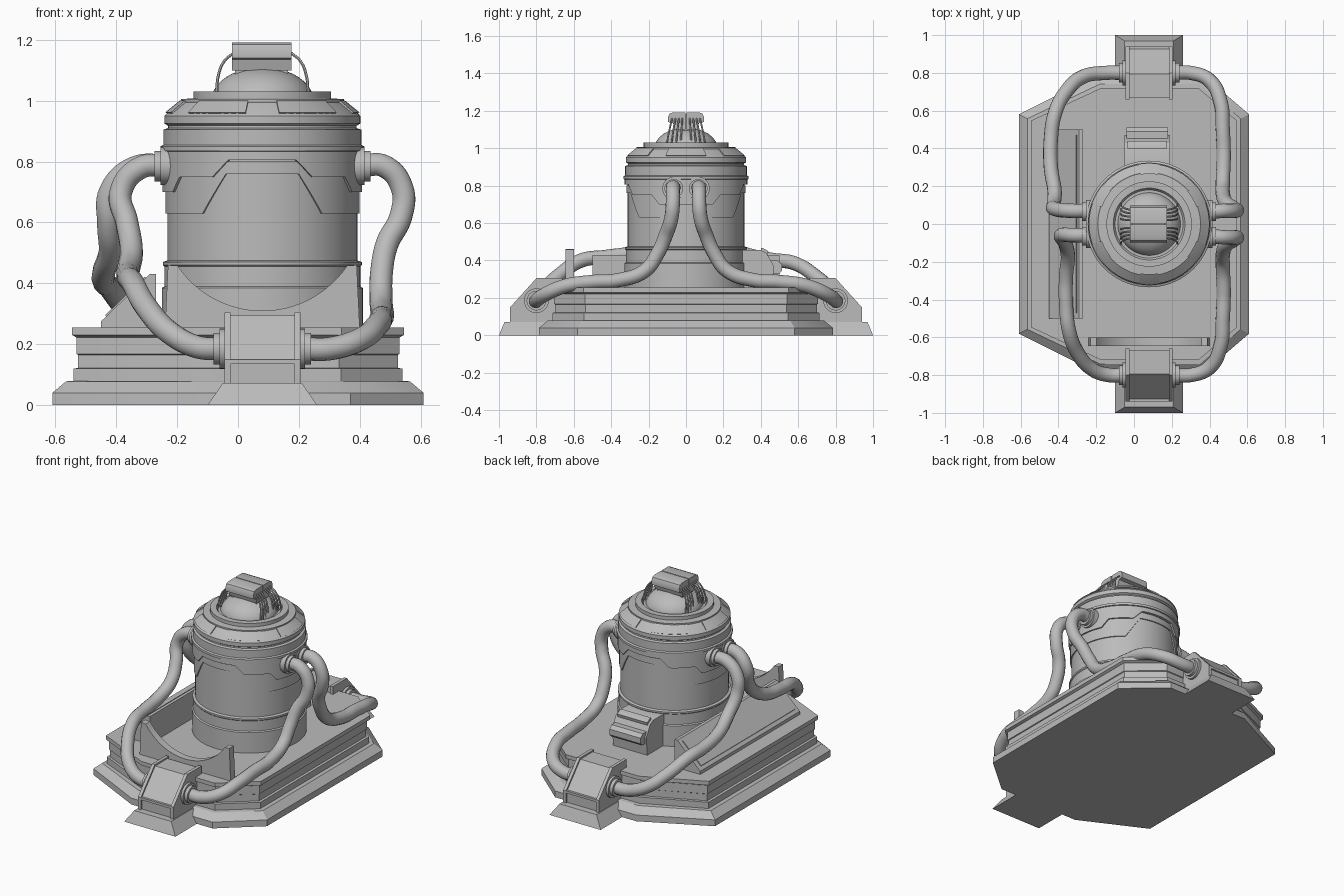
import bpy, bmesh, math
from mathutils import Vector

cube = bpy.data.objects.get("Cube")
if cube:
    bpy.data.objects.remove(cube, do_unlink=True)

grey = bpy.data.materials.new("plain_grey")
grey.use_nodes = True
grey.diffuse_color = (0.5, 0.5, 0.5, 1)
grey.node_tree.nodes["Principled BSDF"].inputs["Base Color"].default_value = (0.5, 0.5, 0.5, 1)
CX = 0.08  # axis of the tank


def finish(obj):
    obj.data.materials.clear()
    obj.data.materials.append(grey)
    bpy.ops.object.select_all(action='DESELECT')
    obj.select_set(True)
    bpy.context.view_layer.objects.active = obj
    if obj.type == 'CURVE':
        bpy.ops.object.convert(target='MESH')
    bpy.ops.object.shade_smooth_by_angle(angle=math.radians(30))
    return obj


def loft(name, rings):
    """Skin matching closed rings and cap both ends."""
    bm = bmesh.new()
    loops = [[bm.verts.new(p) for p in ring] for ring in rings]
    n = len(loops[0])
    for a, b in zip(loops, loops[1:]):
        for i in range(n):
            j = (i + 1) % n
            bm.faces.new((a[i], a[j], b[j], b[i]))
    bm.faces.new(loops[0][::-1])
    bm.faces.new(loops[-1])
    bmesh.ops.recalc_face_normals(bm, faces=bm.faces)
    mesh = bpy.data.meshes.new(name)
    bm.to_mesh(mesh)
    bm.free()
    obj = bpy.data.objects.new(name, mesh)
    bpy.context.collection.objects.link(obj)
    return finish(obj)


def lathe(name, profile, sides=72):
    turn = [2 * math.pi * i / sides for i in range(sides)]
    return loft(name, [[(CX + r * math.cos(t), r * math.sin(t), z) for t in turn]
                       for r, z in profile])


def prism_x(name, profile, x0, x1):
    return loft(name, [[(x, y, z) for y, z in profile] for x in (x0, x1)])


def cylinder_x(name, x0, x1, y, z, r):
    turn = [2 * math.pi * i / 32 for i in range(32)]
    return prism_x(name, [(y + r * math.cos(t), z + r * math.sin(t)) for t in turn], x0, x1)


def tube(name, points, radius, res=5):
    curve = bpy.data.curves.new(name, 'CURVE')
    curve.dimensions = '3D'
    curve.bevel_depth = radius
    curve.bevel_resolution = res
    curve.resolution_u = 8
    curve.use_fill_caps = True
    spline = curve.splines.new('BEZIER')
    spline.bezier_points.add(len(points) - 1)
    for bp, p in zip(spline.bezier_points, points):
        bp.co = Vector(p)
        bp.handle_left_type = bp.handle_right_type = 'AUTO'
    obj = bpy.data.objects.new(name, curve)
    bpy.context.collection.objects.link(obj)
    return finish(obj)


def polar(angle, r, z):
    t = math.radians(angle)
    return (CX + r * math.sin(t), -r * math.cos(t), z)


# Stepped eight-sided base
def footprint(d, z):
    half = [(-0.61 + d, -0.58 + d / 2), (-0.2 + d * .4, -0.785 + d),
            (0.37 - d * .45, -0.785 + d), (0.61 - d, -0.58 + d / 2)]
    return [(x, y, z) for x, y in half] + [(x, -y, z) for x, y in half[::-1]]


steps = [(0, 0), (0, .04), (.045, .078), (.07, .08), (.07, .12), (.085, .122),
         (.085, .165), (.08, .168), (.08, .222), (.065, .23), (.065, .255)]
loft("stepped_base", [footprint(d, z) for d, z in steps])

# Tank body with bands, lips and sloped shoulder
lathe("tank_body", [
    (.33, .25), (.33, .385), (.322, .39), (.322, .455), (.327, .46), (.327, .47), (.312, .475),
    (.312, .83), (.335, .835), (.335, .85), (.325, .855), (.325, .905), (.31, .91),
    (.31, .918), (.322, .925), (.322, .95), (.313, .96), (.268, .995), (.268, 1.005),
    (.226, 1.008), (.226, 1.03), (.19, 1.03), (.18, 1.015)])
lathe("dome", [(.168 * math.cos(a), 1.0 + .11 * math.sin(a))
               for a in [math.radians(9 * i) for i in range(10)][:-1] + [1.55]], 48)


# Curved plates whose lower edge steps with the angle from the front or back
def edge_height(angle, keys):
    a = abs((angle + 90) % 180 - 90)
    for (a0, z0), (a1, z1) in zip(keys, keys[1:]):
        if a <= a1:
            return z0 + (z1 - z0) * (a - a0) / (a1 - a0)
    return keys[-1][1]


def skirt(name, r, top, keys):
    rings = []
    for k in range(181):
        a = 2 * k
        z = edge_height(a, keys)
        rings.append([polar(a, r - .03, z), polar(a, r, z), polar(a, r, top), polar(a, r - .03, top)])
    loft(name, rings)


skirt("upper_collar", .328, .835, [(0, .805), (20, .805), (30, .75), (56, .75), (64, .70), (90, .70)])
skirt("side_armour", .319, .80, [(0, .76), (22, .76), (38, .63), (90, .63)])

# Raised plates on the shoulder
for i in range(6):
    rings = []
    for k in range(11):
        a = i * 60 + 10 + 4 * k
        rings.append([polar(a, .30, .95), polar(a, .319, .962), polar(a, .272, 1.0), polar(a, .25, .99)])
    loft("shoulder_plate", rings)

# Double housing on the dome, with thin cables down each side
for s in (-1, 1):
    prism_x("top_housing", [(s * y, z) for y, z in
            [(.003, 1.10), (.06, 1.10), (.07, 1.135), (.095, 1.14), (.097, 1.165),
             (.088, 1.185), (.07, 1.192), (.003, 1.192)]], -.02, .175)
    for side in (-1, 1):
        for k in range(4):
            y = s * (.02 + .018 * k)
            tube("thin_cable", [(CX + side * .09, y, 1.16), (CX + side * .125, y * 1.1, 1.13),
                                (CX + side * .145, y * 1.25, 1.08), (CX + side * .15, y * 1.4, 1.02)],
                 .005, 1)
prism_x("housing_core", [(-.05, 1.08), (.05, 1.08), (.05, 1.18), (-.05, 1.18)], -.01, .165)

# End pedestals with framed sloping fronts and pipe sockets
slope = [(.66, .2), (.66, .305), (.80, .305), (.94, .15), (.94, .05), (.66, .05)]
inner = [(.67, .2), (.67, .295), (.795, .295), (.928, .147), (.928, .05), (.67, .05)]
for s in (-1, 1):
    foot = [[(-.1, .68), (.26, .68), (.26, 1), (-.1, 1)],
            [(-.05, .68), (.21, .68), (.21, .97), (-.05, .97)]]
    loft("pedestal_foot", [[(x, s * y, z) for x, y in ring] for ring, z in zip(foot, (0, .072))])
    prism_x("pedestal_core", [(s * y, z) for y, z in inner], -.03, .19)
    for x in (-.045, .185):
        prism_x("pedestal_cheek", [(s * y, z) for y, z in slope], x, x + .02)
    prism_x("pedestal_crosspiece", [(s * y, z) for y, z in
            [(.925, .15), (.94, .15), (.94, .165 - .03), (.925, .135)]], -.03, .19)
    for x, d in ((-.045, -1), (.205, 1)):
        cylinder_x("socket_flange", x, x + d * .015, s * .8, .185, .066)
        cylinder_x("socket_neck", x, x + d * .035, s * .8, .185, .052)

# Sockets on the tank sides
for s in (-1, 1):
    for d in (-1, 1):
        cylinder_x("tank_socket", CX + d * .27, CX + d * .335, s * .065, .785, .062)
        cylinder_x("tank_socket_neck", CX + d * .3, CX + d * .355, s * .065, .785, .05)

# Four thick pipes
right_path = [(.40, .065, .785), (.48, .07, .785), (.54, .07, .71), (.535, .08, .62),
              (.49, .11, .53), (.472, .15, .44), (.47, .22, .345), (.475, .36, .295),
              (.47, .5, .285), (.46, .64, .265), (.40, .76, .215), (.3, .80, .185), (.21, .80, .185)]
for s in (-1, 1):
    tube("right_pipe", [(x, s * y, z) for x, y, z in right_path], .038)
tube("left_front_pipe", [
    (-.22, -.06, .785), (-.32, -.06, .78), (-.385, -.06, .70), (-.365, -.1, .6), (-.35, -.17, .51),
    (-.36, -.28, .445), (-.36, -.42, .42), (-.345, -.56, .40), (-.30, -.68, .32),
    (-.22, -.77, .235), (-.13, -.80, .19), (-.05, -.80, .185)], .038)
tube("left_back_pipe", [
    (-.22, .07, .785), (-.34, .07, .78), (-.42, .08, .70), (-.425, .1, .6), (-.42, .17, .51),
    (-.44, .3, .44), (-.44, .45, .405), (-.42, .58, .385), (-.36, .7, .31),
    (-.27, .78, .235), (-.15, .80, .19), (-.05, .80, .185)], .038)

# Front wall with a round cut-out
arc = []
for i in range(25):
    t = math.radians(-56 + 112 * i / 24)
    arc.append((CX + .336 * math.sin(t), .646 - .336 * math.cos(t)))
wall = [(CX - .32, .25), (CX - .31, .46)] + arc + [(CX + .31, .46), (CX + .32, .25)]
loft("front_wall", [[(x, y, z) for x, z in wall] for y in (-.645, -.60)])

# Sloping console on the left of the deck, with a raised panel
console = [(-.45, .25), (-.45, .275), (-.29, .43), (-.27, .43), (-.27, .25)]
loft("side_console", [[(x, y, z) for x, z in console] for y in (-.5, .5)])
panel = [(-.43, .285), (-.436, .296), (-.306, .422), (-.30, .415)]
loft("console_panel", [[(x, y, z) for x, z in panel] for y in (-.47, .47)])

# Box behind the tank with a drawer and a top bar
prism_x("rear_box", [(.28, .25), (.46, .25), (.47, .37), (.43, .44), (.40, .455), (.28, .455)], -.05, .19)
prism_x("rear_drawer", [(.44, .33), (.50, .33), (.512, .345), (.512, .38), (.49, .40), (.44, .40)], -.04, .18)
prism_x("rear_bar", [(.40, .43), (.435, .43), (.44, .45), (.41, .467), (.40, .467)], -.035, .175)
